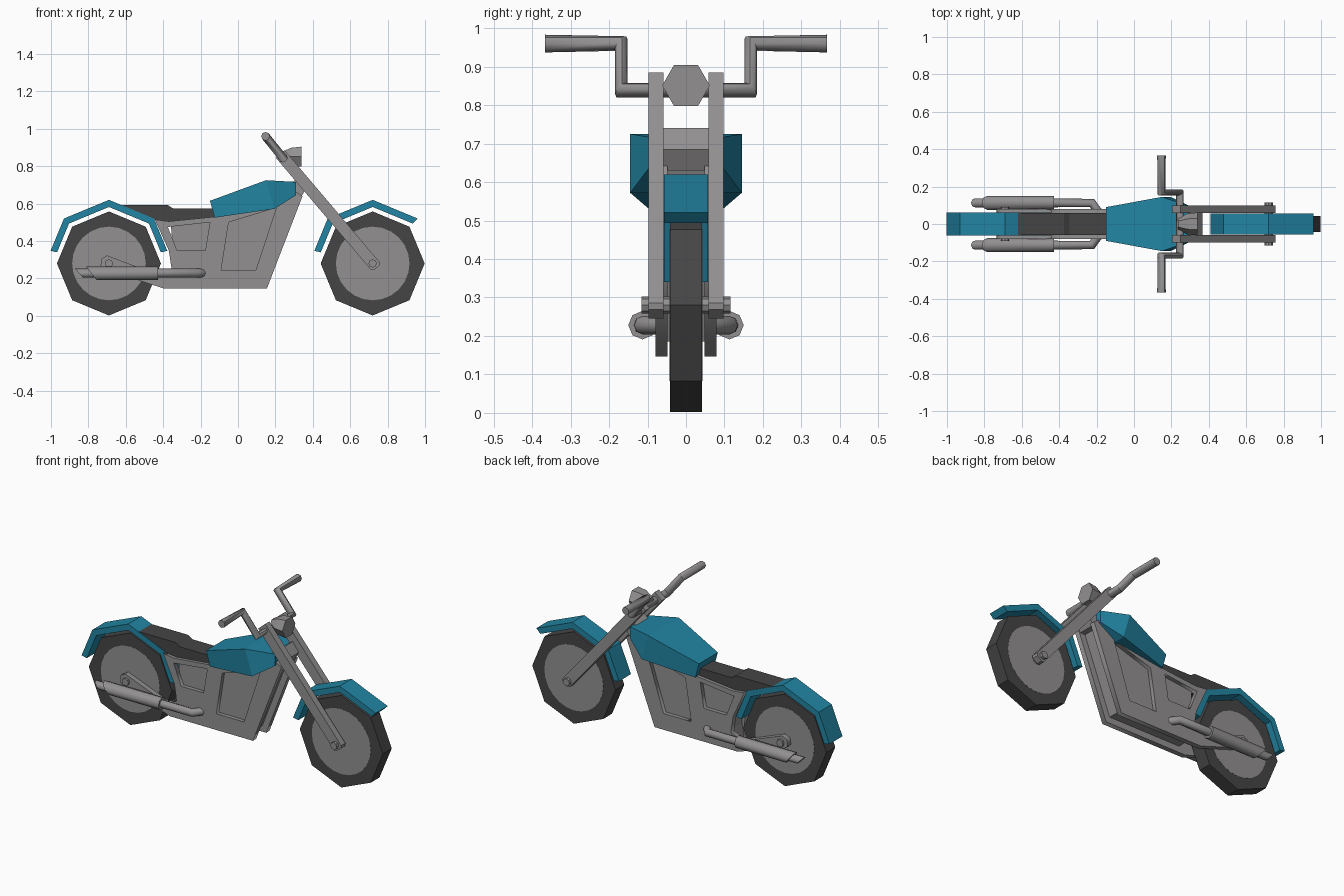
import bpy, math
from mathutils import Vector

if "Cube" in bpy.data.objects:
    bpy.data.objects.remove(bpy.data.objects["Cube"])


def material(name, rgb):
    m = bpy.data.materials.new(name)
    m.diffuse_color = (*rgb, 1)
    m.use_nodes = True
    m.node_tree.nodes["Principled BSDF"].inputs["Base Color"].default_value = m.diffuse_color
    return m


GREY = material("metal_grey", (0.29, 0.28, 0.28))
DARK = material("rubber_black", (0.06, 0.06, 0.06))
TEAL = material("teal_paint", (0.016, 0.235, 0.37))


def add(name, mesh, mat, smooth=None):
    ob = bpy.data.objects.new(name, mesh)
    bpy.context.collection.objects.link(ob)
    mesh.materials.clear()
    mesh.materials.append(mat)
    if smooth:
        mesh.shade_smooth()
        mesh.set_sharp_from_angle(angle=math.radians(smooth))
    return ob


def loft(name, rings, mat, smooth=None):
    """Skin equal-length rings and cap both ends."""
    n = len(rings[0])
    verts = [v for r in rings for v in r]
    faces = [(k * n + i, k * n + (i + 1) % n, (k + 1) * n + (i + 1) % n, (k + 1) * n + i)
             for k in range(len(rings) - 1) for i in range(n)]
    faces += [tuple(range(n))[::-1], tuple(range(len(verts) - n, len(verts)))]
    me = bpy.data.meshes.new(name)
    me.from_pydata(verts, [], faces)
    import bmesh
    bm = bmesh.new()
    bm.from_mesh(me)
    bmesh.ops.recalc_face_normals(bm, faces=bm.faces)
    bm.to_mesh(me)
    bm.free()
    return add(name, me, mat, smooth)


def prism(name, pts, y0, y1, mat, smooth=None):
    """Side profile (x, z) extruded from y0 to y1."""
    return loft(name, [[(x, y, z) for x, z in pts] for y in (y0, y1)], mat, smooth)


def polygon(cx, cz, r, n):
    return [(cx + r * math.cos(math.tau * i / n), cz + r * math.sin(math.tau * i / n)) for i in range(n)]


def x_ring(x, y, z, r, n, slash=0):
    """Circle facing along x, optionally cut at a slant."""
    return [(x - slash * (b - z), a, b) for a, b in polygon(y, z, r, n)]


def from_curve(name, splines, mat, flat=False, depth=0, smooth=None):
    cu = bpy.data.curves.new(name, 'CURVE')
    cu.dimensions = '2D' if flat else '3D'
    for pts in splines:
        s = cu.splines.new('POLY')
        s.points.add(len(pts) - 1)
        for p, q in zip(s.points, pts):
            p.co = (*q, 0, 1) if flat else (*q, 1)
        s.use_cyclic_u = flat
    if flat:
        cu.fill_mode, cu.extrude = 'BOTH', depth
    else:
        cu.bevel_depth, cu.bevel_resolution, cu.use_fill_caps = depth, 2, True
    tmp = bpy.data.objects.new(name + "_tmp", cu)
    bpy.context.collection.objects.link(tmp)
    dg = bpy.context.evaluated_depsgraph_get()
    me = bpy.data.meshes.new_from_object(tmp.evaluated_get(dg))
    bpy.data.objects.remove(tmp)
    return add(name, me, mat, smooth)


# Wheels
AZ = 0.28
for tag, cx in (("front", 0.72), ("rear", -0.69)):
    prism(tag + "_tyre", polygon(cx, AZ, 0.278, 8), -0.042, 0.042, DARK)
    prism(tag + "_wheel_disc", polygon(cx, AZ, 0.197, 24), -0.043, 0.043, GREY)


# Fenders: octagonal bands concentric with the wheels
def fender(name, cx, half, end):
    def arc(r):
        k = r * math.sqrt(0.5)
        c = [(-k, k), (0, r), (k, k)]
        a = Vector(c[0]).lerp((-r, 0), 0.72)
        b = Vector(c[2]).lerp((r, 0), 0.72)
        p = [tuple(a)] + c + ([tuple(b)] if end else [])
        return [(cx + x, AZ + z) for x, z in p]
    o, i = arc(0.34), arc(0.302)
    rings = [[(a[0], -half, a[1]), (a[0], half, a[1]), (b[0], half, b[1]), (b[0], -half, b[1])]
             for a, b in zip(o, i)]
    loft(name, rings, TEAL)


fender("front_fender", 0.72, 0.057, False)
fender("rear_fender", -0.69, 0.062, True)

# Seat
prism("seat", [(-0.62, 0.592), (-0.375, 0.592), (-0.345, 0.573), (-0.13, 0.573), (-0.12, 0.525),
               (-0.37, 0.503), (-0.45, 0.515)], -0.06, 0.06, DARK)

# Tank: sections of top (x, z), bottom (x, z), half width
tank = [(-0.15, 0.615, -0.125, 0.525, 0.09), (0.15, 0.725, 0.195, 0.572, 0.145),
        (0.31, 0.716, 0.31, 0.645, 0.09)]
loft("fuel_tank", [[(a, -w, b), (a, w, b), (c, w, d), (c, -w, d)] for a, b, c, d, w in tank], TEAL)

# Frame side plates with two openings, and the engine core between them
outline = [(-0.40, 0.147), (0.155, 0.147), (0.345, 0.64), (0.30, 0.67), (0.19, 0.60), (-0.12, 0.53),
           (-0.37, 0.505), (-0.445, 0.515), (-0.37, 0.35), (-0.355, 0.25), (-0.43, 0.22),
           (-0.70, 0.323), (-0.73, 0.305), (-0.735, 0.27), (-0.715, 0.25)]
holes = [[(-0.375, 0.475), (-0.15, 0.50), (-0.175, 0.348), (-0.325, 0.348)],
         [(-0.05, 0.50), (0.205, 0.578), (0.095, 0.245), (-0.09, 0.245)]]
for tag, s in (("left", 1), ("right", -1)):
    ob = from_curve(tag + "_frame_plate", [outline] + holes, GREY, True, 0.0155)
    ob.rotation_euler.x = math.pi / 2
    ob.location.y = s * 0.0635
prism("engine_core", [(-0.355, 0.185), (0.13, 0.185), (0.31, 0.65), (0.19, 0.61), (-0.13, 0.53),
                      (-0.36, 0.50), (-0.34, 0.26)], -0.055, 0.055, GREY)

# Fork legs, steering neck and axles
top, low = Vector((0.226, 0.865)), Vector((0.742, 0.257))
d = (low - top).normalized()
n = Vector((-d.y, d.x)) * 0.031
leg = [tuple(v) for v in (top + n, low + n - d * 0.012, low + n * 0.6, low - n * 0.6,
                          low - n - d * 0.012, top - n)]
for tag, s in (("left", 1), ("right", -1)):
    prism(tag + "_fork_leg", leg, s * 0.058, s * 0.098, GREY)
prism("steering_neck", [(0.29, 0.715), (0.325, 0.74), (0.366, 0.685), (0.335, 0.63), (0.29, 0.63)],
      -0.058, 0.058, GREY)
prism("front_axle", polygon(0.72, AZ, 0.022, 8), -0.116, 0.116, GREY)
prism("rear_axle", polygon(-0.69, AZ, 0.022, 8), -0.092, 0.092, GREY)

# Handlebar
half = [(0.147, 0.367, 0.96), (0.147, 0.168, 0.96), (0.245, 0.168, 0.839)]
bar = half + [(x, -y, z) for x, y, z in reversed(half)]
from_curve("handlebar", [bar], GREY, depth=0.023, smooth=50)

# Headlight
loft("headlight", [x_ring(x, 0, 0.851, r, 6) for x, r in ((0.235, 0.03), (0.285, 0.055), (0.34, 0.062))], GREY)

# Exhausts: bent pipe, muffler and slash-cut tip
for tag, s in (("left", 1), ("right", -1)):
    y, z = s * 0.113, 0.228
    from_curve(tag + "_exhaust_pipe", [[(-0.45, y, z), (-0.225, y, z), (-0.185, s * 0.055, z)]],
               GREY, depth=0.024, smooth=50)
    loft(tag + "_muffler", [x_ring(-0.785, y, z, 0.037, 8, 0.8), x_ring(-0.428, y, z, 0.037, 8)], GREY, 50)
    loft(tag + "_exhaust_tip", [x_ring(-0.85, y, z, 0.024, 8, 0.9), x_ring(-0.74, y, z, 0.024, 8)], GREY, 50)
